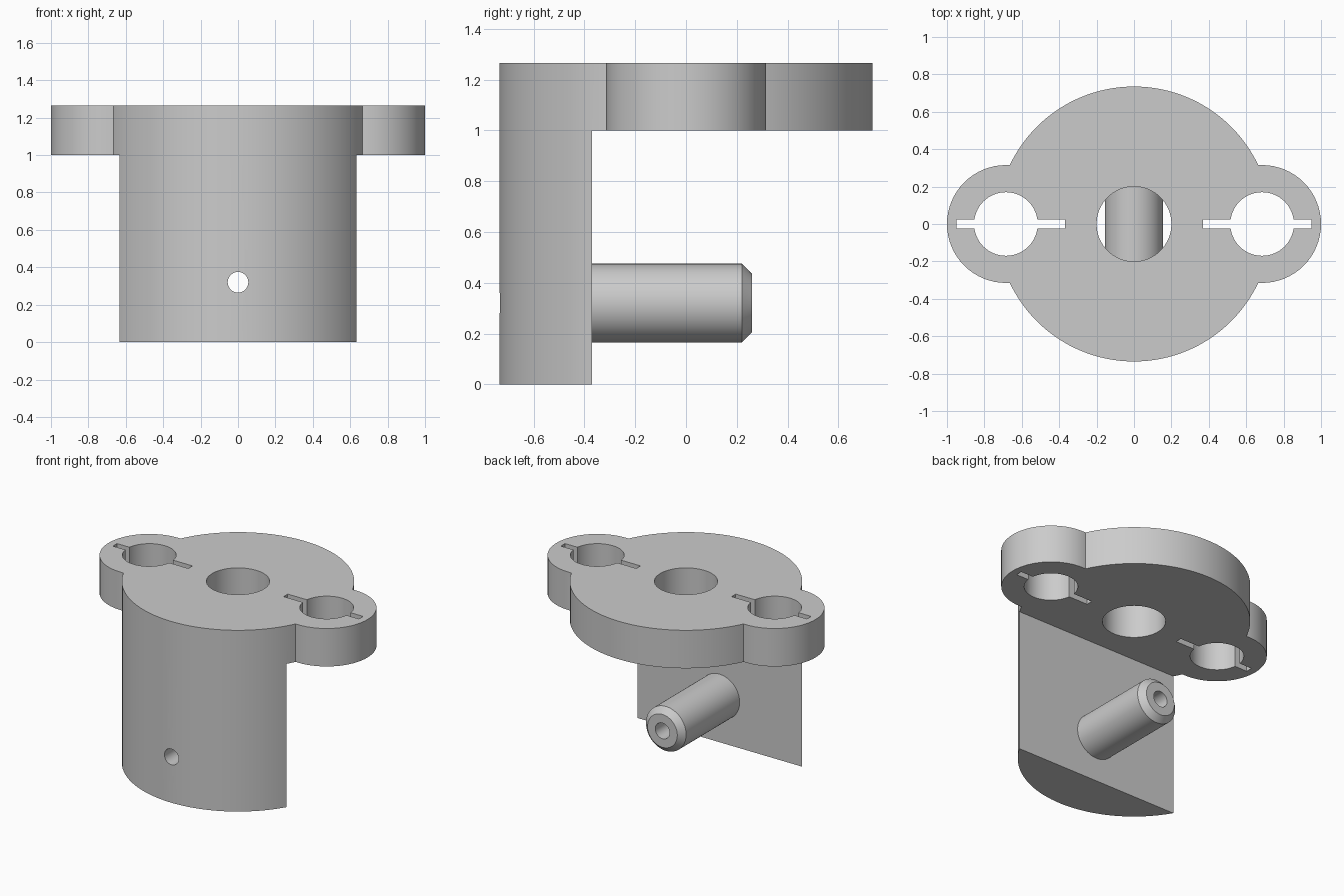
import bpy
import math
from mathutils import Matrix

if "Cube" in bpy.data.objects:
    bpy.data.objects.remove(bpy.data.objects["Cube"])

grey = bpy.data.materials.new("plain_grey")
grey.diffuse_color = (0.6, 0.6, 0.6, 1)
grey.use_nodes = True
grey.node_tree.nodes["Principled BSDF"].inputs["Base Color"].default_value = grey.diffuse_color


def cylinder(name, r, lo, hi, x=0.0, axis="Z", z=0.0, sides=64, r2=None):
    """Cylinder or cone spanning lo..hi along the Z or Y axis."""
    mid = (lo + hi) / 2
    loc = (x, 0, mid) if axis == "Z" else (x, mid, z)
    rot = (0, 0, 0) if axis == "Z" else (-math.pi / 2, 0, 0)
    bpy.ops.mesh.primitive_cone_add(vertices=sides, radius1=r, radius2=r if r2 is None else r2,
                                    depth=hi - lo, location=loc, rotation=rot)
    ob = bpy.context.object
    ob.name = name
    return ob


def box(name, lo, hi):
    bpy.ops.mesh.primitive_cube_add(size=1)
    ob = bpy.context.object
    ob.name = name
    mid = [(a + b) / 2 for a, b in zip(lo, hi)]
    size = [b - a for a, b in zip(lo, hi)]
    ob.data.transform(Matrix.Translation(mid) @ Matrix.Diagonal((*size, 1)))
    return ob


def combine(target, tool, operation):
    """Apply a boolean and discard the tool."""
    mod = target.modifiers.new("combine", "BOOLEAN")
    mod.operation, mod.solver, mod.object = operation, "EXACT", tool
    bpy.context.view_layer.objects.active = target
    bpy.ops.object.modifier_apply(modifier=mod.name)
    bpy.data.objects.remove(tool)


TOP, UNDER, BACK, PEG_Z = 1.265, 1.0, -0.37, 0.32

# Round flange with a curved wall hanging from its front
body = cylinder("flanged_bracket", 0.735, 0, TOP, sides=128)
combine(body, box("wall_cutter", (-2, BACK, -1), (2, 2, UNDER)), "DIFFERENCE")

# Ears on both sides
for s in (-1, 1):
    combine(body, cylinder("ear", 0.315, UNDER, TOP, x=s * 0.685), "UNION")

# Chamfered peg on the back of the wall
combine(body, cylinder("peg", 0.155, BACK - 0.1, 0.22, axis="Y", z=PEG_Z), "UNION")
combine(body, cylinder("peg_tip", 0.155, 0.22, 0.26, axis="Y", z=PEG_Z, r2=0.115), "UNION")

# Centre hole, slotted ear holes and the bore through wall and peg
combine(body, cylinder("centre_hole", 0.2, 0.9, 1.4), "DIFFERENCE")
for s in (-1, 1):
    combine(body, cylinder("ear_hole", 0.17, 0.9, 1.4, x=s * 0.685), "DIFFERENCE")
    x0, x1 = sorted((s * 0.368, s * 0.95))
    combine(body, box("ear_slot", (x0, -0.023, 0.9), (x1, 0.023, 1.4)), "DIFFERENCE")
combine(body, cylinder("bore", 0.055, -1, 1, axis="Y", z=PEG_Z, sides=48), "DIFFERENCE")

body.data.materials.clear()
body.data.materials.append(grey)
for p in body.data.polygons:
    p.material_index = 0
bpy.ops.object.select_all(action="DESELECT")
body.select_set(True)
bpy.context.view_layer.objects.active = body
bpy.ops.object.shade_smooth_by_angle(angle=math.radians(30))
